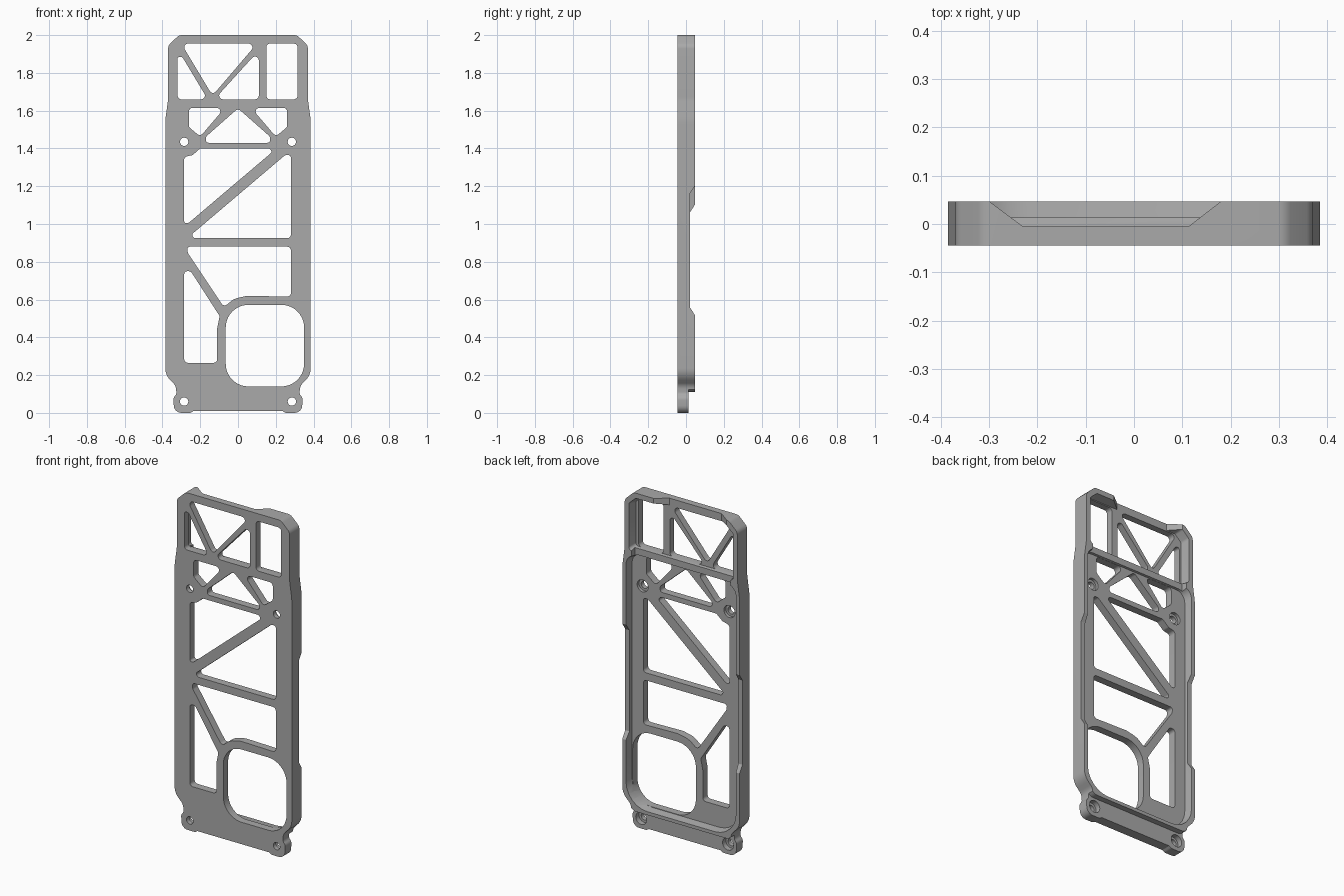
import bpy, bmesh, math
from mathutils import Vector

if "Cube" in bpy.data.objects:
    bpy.data.objects.remove(bpy.data.objects["Cube"])

FRONT, BACK = -0.045, 0.047
FLOOR, LEDGE, UPPER_FLOOR = 0.0, 0.013, -0.005

grey = bpy.data.materials.new("plain_grey")
grey.use_nodes = True
grey.diffuse_color = (0.4, 0.4, 0.4, 1)
grey.node_tree.nodes["Principled BSDF"].inputs["Base Color"].default_value = (0.4, 0.4, 0.4, 1)


def fillet(points, radius=0.02, steps=6):
    """Round each corner; a point may carry its own radius as a third value."""
    out = []
    for i, p in enumerate(points):
        c = Vector(p[:2])
        r = p[2] if len(p) > 2 else radius
        a = Vector(points[i - 1][:2]) - c
        b = Vector(points[(i + 1) % len(points)][:2]) - c
        half = a.angle(b) / 2
        if r == 0 or half > 1.55:
            out.append(c)
            continue
        t = min(r / math.tan(half), 0.48 * a.length, 0.48 * b.length)
        r = t * math.tan(half)
        centre = c + (a.normalized() + b.normalized()).normalized() * (r / math.sin(half))
        start, end = c + a.normalized() * t - centre, c + b.normalized() * t - centre
        sweep = math.atan2(start.x * end.y - start.y * end.x, start.dot(end))
        for k in range(steps + 1):
            ang = sweep * k / steps
            out.append(centre + Vector((start.x * math.cos(ang) - start.y * math.sin(ang),
                                        start.x * math.sin(ang) + start.y * math.cos(ang))))
    return out


def circle(x, z, r, n=24):
    return [Vector((x + r * math.cos(math.tau * k / n), z + r * math.sin(math.tau * k / n)))
            for k in range(n)]


def box(x0, x1, z0, z1):
    return [(x0, z0), (x1, z0), (x1, z1), (x0, z1)]


def mirror(points):
    return [(-p[0], *p[1:]) for p in reversed(points)]


def prisms(name, loops, lo, hi, axis="y", inset=0.0):
    """Extrude loops along an axis; the low end may be drawn inward."""
    place = {"x": lambda u, v, d: (d, u, v),
             "y": lambda u, v, d: (u, d, v),
             "z": lambda u, v, d: (u, v, d)}[axis]
    bm = bmesh.new()
    for loop in loops:
        us, vs = [p[0] for p in loop], [p[1] for p in loop]
        cu, cv = (min(us) + max(us)) / 2, (min(vs) + max(vs)) / 2
        su, sv = 1 - inset / (max(us) - cu), 1 - inset / (max(vs) - cv)
        low = [bm.verts.new(place(cu + (p[0] - cu) * su, cv + (p[1] - cv) * sv, lo)) for p in loop]
        high = [bm.verts.new(place(p[0], p[1], hi)) for p in loop]
        bm.faces.new(low)
        bm.faces.new(high)
        for i in range(len(loop)):
            j = (i + 1) % len(loop)
            bm.faces.new((low[i], low[j], high[j], high[i]))
    bmesh.ops.recalc_face_normals(bm, faces=bm.faces)
    mesh = bpy.data.meshes.new(name)
    bm.to_mesh(mesh)
    bm.free()
    mesh.materials.append(grey)
    obj = bpy.data.objects.new(name, mesh)
    bpy.context.collection.objects.link(obj)
    return obj


def cut(target, cutter):
    cutter.hide_render = True
    mod = target.modifiers.new("cut", "BOOLEAN")
    mod.operation, mod.solver, mod.object = "DIFFERENCE", "EXACT", cutter
    bpy.context.view_layer.objects.active = target
    bpy.ops.object.modifier_apply(modifier=mod.name)
    bpy.data.objects.remove(cutter)


# Outer body with screw tabs at the bottom
side = [(0.312, 2.0, 0.04), (0.37, 1.945, 0.04), (0.37, 1.66, 0.2), (0.385, 1.55, 0.3),
        (0.385, 0.2, 0.1), (0.33, 0.145, 0.05), (0.325, 0.1, 0.03), (0.342, 0.08, 0.03),
        (0.338, 0, 0.055), (0.25, 0, 0.03), (0.235, 0.01, 0)]
frame = prisms("frame_plate", [fillet(side + mirror(side))], FRONT, BACK)

# Rear pockets: main bed, upper bay and the low step between them
bed = [(-0.363, 0.128, 0.14), (0.363, 0.128, 0.14), (0.363, 1.625, 0.06), (-0.363, 1.625, 0.06)]
cut(frame, prisms("bed_cutter", [fillet(bed)], FLOOR, 0.06, inset=0.009))
bay = [(0.345, 1.648), (0.345, 1.93), (0.3, 1.972)]
cut(frame, prisms("bay_cutter", [fillet(bay + mirror(bay))], UPPER_FLOOR, 0.06, inset=0.012))
cut(frame, prisms("step_cutter", [box(-0.325, 0.325, 1.59, 1.68)], LEDGE, 0.06))

# Tabs are thinner than the rim above them
below = [(-0.5, -0.1, 0), (0.5, -0.1, 0), (0.5, 0.2, 0), (0.42, 0.2, 0),
         (0.31, 0.11, 0.05), (-0.31, 0.11, 0.05), (-0.42, 0.2, 0), (-0.5, 0.2, 0)]
cut(frame, prisms("tab_cutter", [fillet(below)], LEDGE, 0.06))

# Finger notches in the top rim and both side rims
top_notch = [(-0.313, 0.057), (-0.23, UPPER_FLOOR), (0.113, UPPER_FLOOR), (0.193, 0.057)]
cut(frame, prisms("top_notch_cutter", [top_notch], 1.9, 2.1, axis="z"))
for sign, upper in ((1, 1.16), (-1, 1.06)):
    notch = [(0.02, 0.56), (0.02, upper), (0.062, upper + 0.065), (0.062, 0.495)]
    ends = sorted((sign * 0.34, sign * 0.42))
    cut(frame, prisms("side_notch_cutter", [notch], *ends, axis="x"))

# Truss windows
shoulder = [(-0.26, 1.615), (-0.07, 1.615), (-0.2, 1.463), (-0.26, 1.513)]
windows = [
    box(0.15, 0.315, 1.66, 1.955),
    [(-0.3, 1.955), (0.1, 1.955), (-0.135, 1.68)],
    [(-0.32, 1.66), (-0.16, 1.66), (-0.295, 1.885), (-0.32, 1.885)],
    [(-0.125, 1.66), (0.11, 1.66), (0.11, 1.918)],
    shoulder, mirror(shoulder),
    [(0, 1.612), (0.17, 1.462), (0.17, 1.43), (-0.17, 1.43), (-0.17, 1.462)],
    [(-0.285, 1.005), (-0.262, 1.005), (0.18, 1.38), (0.17, 1.4), (-0.2, 1.4),
     (-0.24, 1.365), (-0.285, 1.355)],
    [(0.28, 1.365), (0.25, 1.365), (-0.245, 0.945), (-0.235, 0.925), (0.28, 0.925)],
    [(-0.27, 0.88), (0.28, 0.88), (0.28, 0.615), (0.05, 0.62, 0.1), (-0.02, 0.605, 0.1),
     (-0.075, 0.56), (-0.265, 0.845)],
    [(-0.285, 0.265), (-0.11, 0.265), (-0.11, 0.45), (-0.097, 0.512), (-0.25, 0.75),
     (-0.285, 0.75)],
]
loops = [fillet(w) for w in windows]
loops.append(fillet(box(-0.065, 0.35, 0.14, 0.572), 0.12, 10))
cut(frame, prisms("window_cutter", loops, -0.1, 0.1))

# Screw holes with counterbores at the back
holes = [(s * 0.285, z) for s in (-1, 1) for z in (0.06, 1.435)]
cut(frame, prisms("hole_cutter", [circle(x, z, 0.022) for x, z in holes], -0.1, 0.1))
cut(frame, prisms("counterbore_cutter", [circle(x, z, 0.036) for x, z in holes], -0.018, 0.1))

# Smooth rounded corners, sharp edges elsewhere
bpy.ops.object.select_all(action="DESELECT")
frame.select_set(True)
bpy.context.view_layer.objects.active = frame
bpy.ops.object.shade_smooth_by_angle(angle=math.radians(30))
